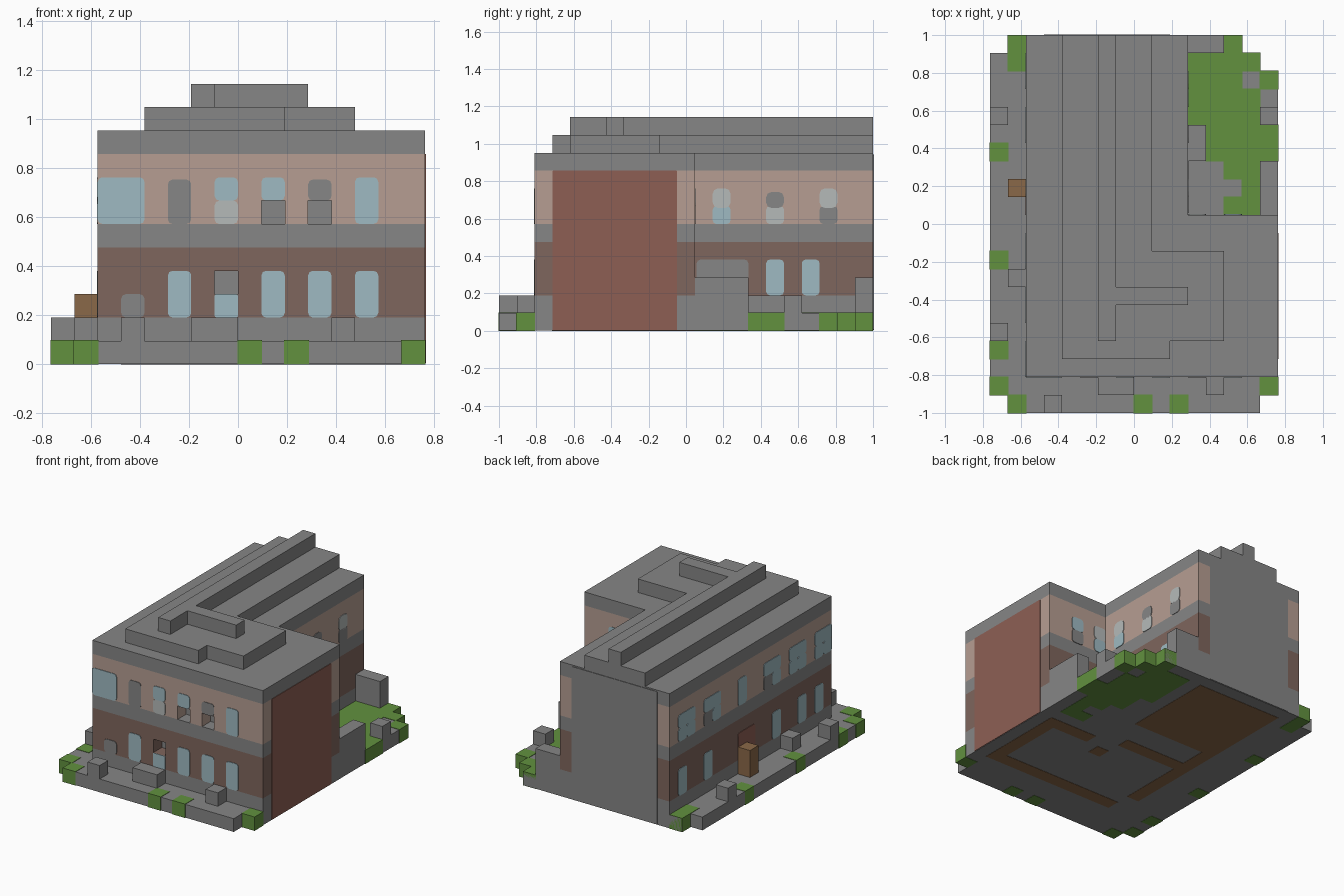
import bpy
import bmesh
import math
from mathutils import Vector

cube = bpy.data.objects.get("Cube")
if cube:
    bpy.data.objects.remove(cube)

U = 2 / 21          # one block of the grid
T = 0.004           # thickness of painted plates


def material(name, rgb):
    lin = [((c / 255 + 0.055) / 1.055) ** 2.4 for c in rgb] + [1]
    m = bpy.data.materials.new(name)
    m.use_nodes = True
    m.diffuse_color = lin
    bsdf = next(n for n in m.node_tree.nodes if n.type == 'BSDF_PRINCIPLED')
    bsdf.inputs["Base Color"].default_value = lin
    return m


GREY = material("stone grey", (134, 134, 134))
BROWN = material("dark brick", (127, 102, 93))
TAN = material("pale plaster", (182, 158, 146))
RED = material("red brick", (141, 95, 84))
BLUE = material("window blue", (159, 186, 194))
PALE = material("pale glass", (181, 186, 185))
GREEN = material("grass green", (98, 145, 63))
WOOD = material("wood brown", (138, 104, 72))


def pos(i, j, k):
    return Vector((i * U - 8 * U, j * U - 1, k * U))


def solid(name, points, offset, mat):
    """Extrude a flat outline by an offset vector."""
    bm = bmesh.new()
    face = bm.faces.new([bm.verts.new(p) for p in points])
    ext = bmesh.ops.extrude_face_region(bm, geom=[face])
    moved = [g for g in ext["geom"] if isinstance(g, bmesh.types.BMVert)]
    bmesh.ops.translate(bm, verts=moved, vec=offset)
    bmesh.ops.recalc_face_normals(bm, faces=bm.faces)
    mesh = bpy.data.meshes.new(name)
    bm.to_mesh(mesh)
    bm.free()
    mesh.materials.append(mat)
    ob = bpy.data.objects.new(name, mesh)
    bpy.context.collection.objects.link(ob)
    return ob


def prism(name, outline, k0, k1, mat):
    return solid(name, [pos(i, j, k0) for i, j in outline], Vector((0, 0, (k1 - k0) * U)), mat)


def block(name, i0, i1, j0, j1, k0, k1, mat):
    return prism(name, [(i0, j0), (i1, j0), (i1, j1), (i0, j1)], k0, k1, mat)


# Each wall: a function from (along, height) to a point, and its outward direction
WALLS = {
    "front": (lambda a, k: pos(a, 2, k), Vector((0, -T, 0))),
    "left": (lambda a, k: pos(2, a, k), Vector((-T, 0, 0))),
    "right": (lambda a, k: pos(11, a, k), Vector((T, 0, 0))),
    "gable": (lambda a, k: pos(16, a, k), Vector((T, 0, 0))),
    "yard": (lambda a, k: pos(a, 11, k), Vector((0, T, 0))),
    "back": (lambda a, k: pos(a, 21, k), Vector((0, T, 0))),
}


def panel(name, wall, a0, a1, k0, k1, mat, r=0.2):
    """Thin plate with rounded corners on a wall."""
    point, out = WALLS[wall]
    pts = []
    for n, (a, k) in enumerate([(a1 - r, k1 - r), (a0 + r, k1 - r), (a0 + r, k0 + r), (a1 - r, k0 + r)]):
        for s in range(3):
            t = math.pi / 2 * (n + s / 2)
            pts.append(point(a + r * math.cos(t), k + r * math.sin(t)))
    solid(f"{wall}_{name}", pts, out, mat)


# Ground slab with stepped corners
prism("ground_slab", [(1, 0), (15, 0), (15, 1), (16, 1), (16, 19), (15, 19), (15, 20),
                      (14, 20), (14, 21), (1, 21), (1, 20), (0, 20), (0, 1), (1, 1)], 0.02, 1, GREY)

# Grass: edge tufts and the yard lawn
E = 0.03
for i0, i1, j0, j1 in [(0, 1, 1, 2), (1, 2, 0, 1), (0, 1, 3, 4), (0, 1, 8, 9), (0, 1, 14, 15),
                       (1, 2, 19, 21), (8, 9, 0, 1), (10, 11, 0, 1), (15, 16, 1, 2),
                       (13, 15, 11, 12), (14, 15, 12, 13), (13, 15, 13, 14), (12, 16, 14, 16),
                       (11, 15, 16, 18), (11, 14, 18, 19), (15, 16, 18, 19), (11, 15, 19, 20),
                       (13, 14, 20, 21)]:
    block("grass", i0 - E, i1 + E, j0 - E, min(j1 + E, 21), 0, 1 + E, GREEN)

# Floor marks on the underside
for i0, i1, j0, j1 in [(3, 10, 13, 20), (4, 15, 3, 4), (14, 15, 4, 10), (11, 14, 9, 10),
                       (3, 4, 5, 13), (4, 9, 10, 11), (9, 10, 8, 9)]:
    block("floor_mark", i0, i1, j0, j1, 0, 0.03, WOOD)

# Building storeys on an L-shaped plan
PLAN = [(2, 2), (16, 2), (16, 11), (11, 11), (11, 21), (2, 21)]
prism("plinth", PLAN, 0.03, 2, GREY)
lower = prism("lower_storey", PLAN, 2, 5, BROWN)
prism("middle_band", PLAN, 5, 6, GREY)
upper = prism("upper_storey", PLAN, 6, 9, TAN)
prism("cornice", PLAN, 9, 10, GREY)

# Stepped roof
prism("roof_step", [(4, 3), (10, 3), (10, 4), (13, 4), (13, 9), (9, 9), (9, 21), (4, 21)], 10, 11, GREY)
prism("roof_ridge", [(6, 4), (7, 4), (7, 6), (11, 6), (11, 7), (7, 7), (7, 21), (6, 21)], 11, 12, GREY)

# Open recesses in the front wall, with a grey back
for storey, i, k0, k1 in [(lower, 7, 3, 4), (upper, 9, 5.5, 7), (upper, 11, 5.5, 7)]:
    cutter = block("recess_cutter", i, i + 1, 1.5, 3, k0, k1, storey.data.materials[0])
    cutter.data.materials.append(GREY)
    if len(storey.data.materials) < 2:
        storey.data.materials.append(GREY)
    for f in cutter.data.polygons:
        f.material_index = int(f.normal.y > 0.5)
    cutter.hide_render = True
    cutter.hide_set(True)
    mod = storey.modifiers.new("recess", 'BOOLEAN')
    mod.operation = 'DIFFERENCE'
    mod.solver = 'EXACT'
    mod.object = cutter

# Front openings
for a in (5, 9, 11, 13):
    panel("lower_window", "front", a, a + 1, 2, 4, BLUE)
panel("half_window", "front", 7, 8, 2, 3, BLUE, 0.08)
panel("door", "front", 3, 4, 2, 3, GREY)
panel("wide_window", "front", 2, 4, 6, 8, BLUE)
panel("niche", "front", 5, 6, 6, 7.9, GREY)
panel("glass_top", "front", 7, 8, 7, 8, BLUE)
panel("glass_bottom", "front", 7, 8, 6, 7, PALE)
panel("glass_top", "front", 9, 10, 7, 8, BLUE)
panel("arch_top", "front", 11, 12, 7, 7.9, GREY)
panel("upper_window", "front", 13, 14, 6, 8, BLUE)

# Left side openings
for a in (3, 5, 8, 16, 19):
    panel("lower_window", "left", a, a + 1, 2, 4, BLUE)
panel("door", "left", 11, 13, 2, 4, RED)
for a in (2, 5, 8, 15, 18):
    panel("upper_window", "left", a, a + 2, 7, 8, BLUE)
    panel("window_half", "left", a, a + 1, 6, 7, BLUE)
    panel("shutter", "left", a + 1, a + 2, 6, 7, GREY if a in (8, 15) else BLUE)
panel("upper_window", "left", 12, 13, 6, 8, BLUE)

# Right side of the rear wing
for a, top, bottom in [(12, PALE, BLUE), (15, GREY, PALE), (18, PALE, GREY)]:
    panel("glass_top", "right", a, a + 1, 6.9, 8 if top is PALE else 7.8, top, 0.3)
    panel("glass_bottom", "right", a, a + 1, 6, 7, bottom)
for a in (15, 17):
    panel("lower_window", "right", a, a + 1, 2, 4, BLUE)
panel("porch_wall", "right", 11.1, 14, 1, 4, GREY)

# Yard wall, brick gable and blank back wall
for a in (11, 13):
    panel("glass_top", "yard", a, a + 1, 7, 8, PALE if a == 11 else BLUE)
    panel("glass_bottom", "yard", a, a + 1, 6, 7, BLUE if a == 11 else GREY)
panel("brick", "gable", 3, 10, 0.05, 9, RED, 0.05)
panel("blank_wall", "back", 3, 10, 0.05, 9.9, GREY, 0.05)

# Low blocks around the building
for i0, i1, j0, j1, top in [(3, 4, 0, 1, 2), (6, 8, 1, 2, 2), (12, 13, 1, 2, 2), (0, 1, 4, 5, 2),
                            (1, 2, 7, 8, 2), (0, 1, 16, 17, 2), (15, 16, 16, 17, 2),
                            (11, 12, 14, 16, 2), (15, 16, 11, 14, 3), (11, 13, 20, 21, 3)]:
    block("stone_block", i0, i1, j0, j1, 0.5, top, GREY)
block("wooden_crate", 1, 2, 12, 13, 1, 3, WOOD)
